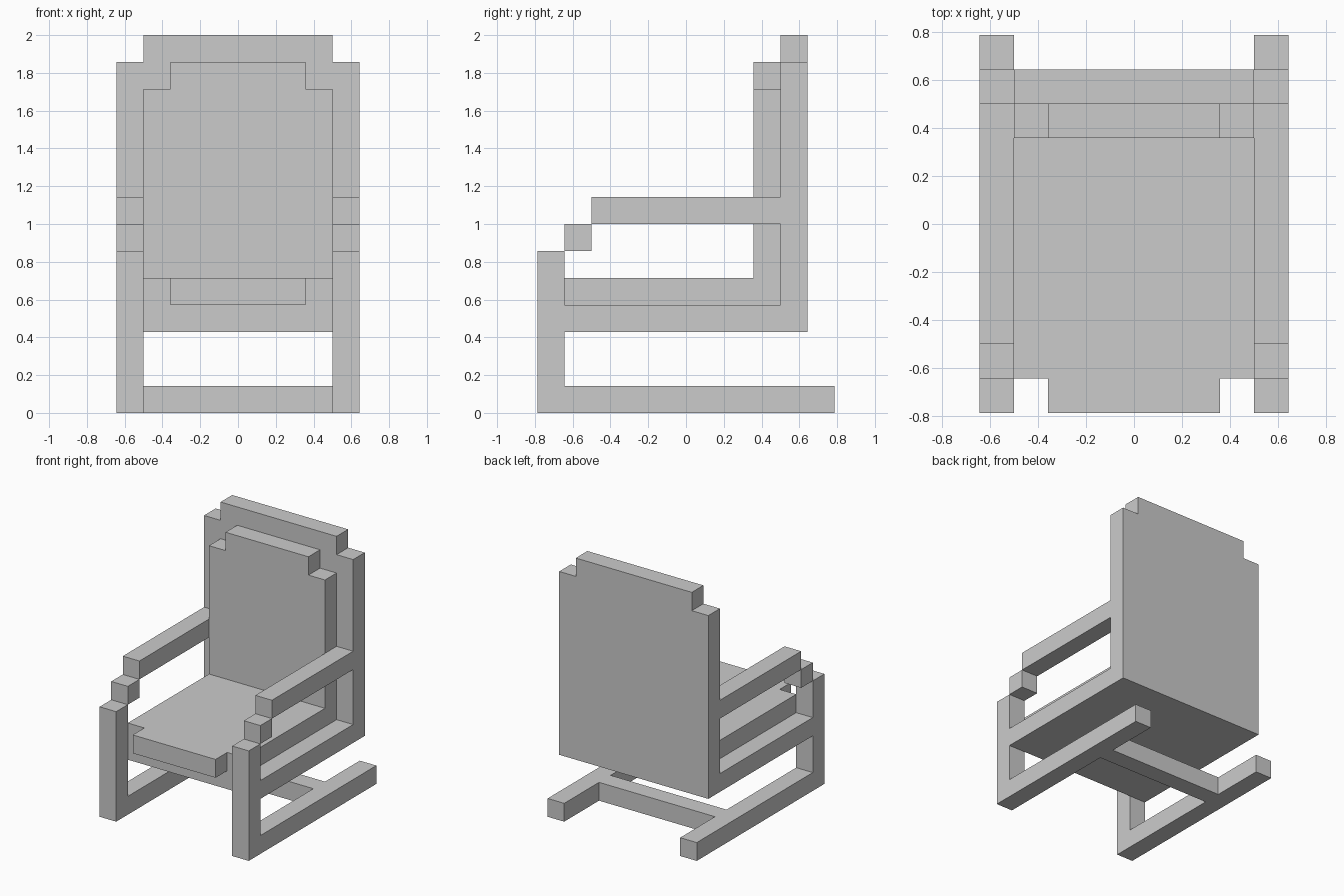
import bpy
import bmesh

if "Cube" in bpy.data.objects:
    bpy.data.objects.remove(bpy.data.objects["Cube"])

U = 1 / 7  # one block of the grid the chair is built on


def extrude(name, axis, profile, lo, hi, mirror=False):
    """Extrude a 2D profile (in block units) along an axis from lo to hi."""
    def place(p, d):
        co = list(p)
        co.insert("xyz".index(axis), d)
        return [c * U for c in co]

    bm = bmesh.new()
    face = bm.faces.new([bm.verts.new(place(p, lo)) for p in profile])
    new = bmesh.ops.extrude_face_region(bm, geom=[face])["geom"]
    shift = [hi * U - lo * U if a == axis else 0 for a in "xyz"]
    bmesh.ops.translate(bm, vec=shift,
                        verts=[g for g in new if isinstance(g, bmesh.types.BMVert)])
    bmesh.ops.recalc_face_normals(bm, faces=bm.faces)
    mesh = bpy.data.meshes.new(name)
    bm.to_mesh(mesh)
    bm.free()
    obj = bpy.data.objects.new(name, mesh)
    bpy.context.collection.objects.link(obj)
    if mirror:
        obj.modifiers.new("Mirror", 'MIRROR').use_axis[0] = True
    return obj


def rect(a0, b0, a1, b1):
    return [(a0, b0), (a1, b0), (a1, b1), (a0, b1)]


def stepped(near, shoulder, tip):
    """Wide panel with a narrower one-block step at its far end."""
    return [(-3.5, near), (3.5, near), (3.5, shoulder), (tip, shoulder),
            (tip, shoulder + 1), (-tip, shoulder + 1), (-tip, shoulder), (-3.5, shoulder)]


# Side frames: runner, front post, seat rail, back post and armrest in one outline
extrude("side_frame", "x", [
    (-5.5, 0), (5.5, 0), (5.5, 1), (-4.5, 1), (-4.5, 3), (4.5, 3),
    (4.5, 13), (3.5, 13), (3.5, 8), (-3.5, 8), (-3.5, 7), (3.5, 7),
    (3.5, 4), (-4.5, 4), (-4.5, 6), (-5.5, 6)], 3.5, 4.5, mirror=True)

# Small block stepping down from armrest to front post
extrude("armrest_step", "x", rect(-4.5, 6, -3.5, 7), 3.5, 4.5, mirror=True)

# Bar joining the two runners
extrude("cross_bar", "x", rect(1.5, 0, 2.5, 1), -3.5, 3.5)

# Seat board and back board between the side frames
extrude("seat_base", "z", rect(-3.5, -4.5, 3.5, 3.5), 3, 4)
extrude("back_panel", "y", rect(-3.5, 3, 3.5, 14), 3.5, 4.5)

# Cushions; the seat cushion has a lip at the front
lip = [(x, -y) for x, y in stepped(-2.5, 4.5, 2.5)]
extrude("seat_cushion", "z", lip, 4, 5)
extrude("back_cushion", "y", stepped(4, 12, 2.5), 2.5, 3.5)
